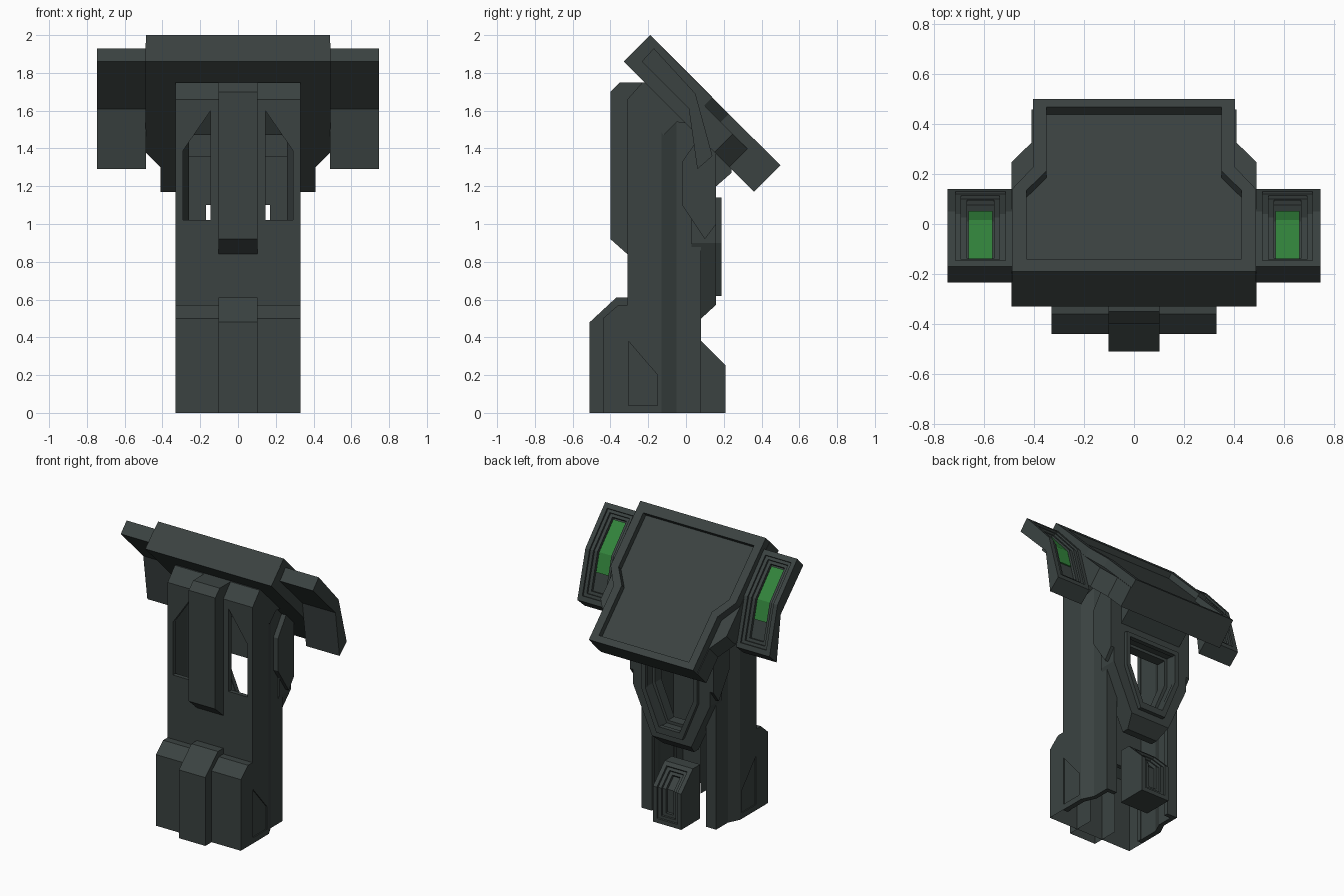
import bpy, bmesh
from mathutils import Vector

if "Cube" in bpy.data.objects:
    bpy.data.objects.remove(bpy.data.objects["Cube"])

R = 0.5 ** 0.5


def material(name, rgb):
    m = bpy.data.materials.new(name)
    m.diffuse_color = (*rgb, 1)
    m.use_nodes = True
    m.node_tree.nodes["Principled BSDF"].inputs["Base Color"].default_value = m.diffuse_color
    return m


DARK = material("dark grey metal", (0.043, 0.055, 0.053))
GREEN = material("green light", (0.032, 0.23, 0.045))

# Axis mappings: (u, v, w) -> world
SIDE = lambda u, v, w: (w, u, v)      # profile in y,z swept along x
BACK = lambda u, v, w: (u, w, v)      # profile in x,z swept along y
PLAN = lambda u, v, w: (u, v, w)      # profile in x,y swept along z
HEAD = lambda u, v, w: (u, -0.19 + (v + w) * R, 2 + (w - v) * R)  # 45 degree tilt


def mirrored(half):
    return half + [(-u, v) for u, v in reversed(half)]


def prism(name, pts, lo, hi, axes, mat=DARK, open_sides=()):
    bm = bmesh.new()
    a = [bm.verts.new(axes(u, v, lo)) for u, v in pts]
    b = [bm.verts.new(axes(u, v, hi)) for u, v in pts]
    n = len(pts)
    bm.faces.new(a)
    bm.faces.new(b)
    for i in range(n):
        j = (i + 1) % n
        bm.faces.new((a[i], a[j], b[j], b[i]))
    bmesh.ops.recalc_face_normals(bm, faces=bm.faces)
    bm.normal_update()
    gone = [f for f in bm.faces if any(f.normal.dot(Vector(d)) > 0.99 for d in open_sides)]
    bmesh.ops.delete(bm, geom=gone, context='FACES')
    me = bpy.data.meshes.new(name)
    bm.to_mesh(me)
    bm.free()
    me.materials.append(mat)
    ob = bpy.data.objects.new(name, me)
    bpy.context.collection.objects.link(ob)
    return ob


def cut(ob, *cutters):
    for c in cutters:
        m = ob.modifiers.new("cut", 'BOOLEAN')
        m.operation, m.solver, m.object = 'DIFFERENCE', 'EXACT', c
    dg = bpy.context.evaluated_depsgraph_get()
    me = bpy.data.meshes.new_from_object(ob.evaluated_get(dg))
    ob.modifiers.clear()
    ob.data = me
    for c in cutters:
        bpy.data.objects.remove(c)


def band(A, B, C, m1, m2, lo, hi):
    """Strip following the bent line A-B-C, between two offsets from it."""
    A, B, C = Vector(A), Vector(B), Vector(C)
    d1, d2 = (B - A).normalized(), (C - B).normalized()
    n1, n2 = Vector((-d1.y, d1.x)), Vector((-d2.y, d2.x))
    nm = (n1 + n2).normalized()
    k = 1 / nm.dot(n1)
    P, Q = A + d1 * m1, C - d2 * m2
    pts = [P + n1 * hi, B + nm * k * hi, Q + n2 * hi, Q + n2 * lo, B + nm * k * lo, P + n1 * lo]
    return [(p.x, p.y) for p in pts]


# Column: hollow channel, open at the back and bottom, with two front windows
half = [(.33, -.31), (.33, -.13), (.29, -.05), (.29, .08), (.21, .08),
        (.21, .05), (.26, .05), (.26, -.06), (.295, -.14), (.295, -.28)]
column = prism("column", mirrored(half), 0, 1.61, PLAN)
cutters = [prism("cutter", [(-.5, 2.05), (.3, 1.25), (.8, 1.25), (.8, 2.4), (-.5, 2.4)], -1, 1, SIDE),
           prism("cutter", [(-.29, -.1), (.29, -.1), (.29, .48), (-.29, .48)], -.4, -.26, BACK)]
for s in (1, -1):
    cutters.append(prism("cutter", [(s * .145, 1.02), (s * .29, 1.02), (s * .29, 1.39), (s * .145, 1.6)],
                         -.4, -.2, BACK))
    cutters.append(prism("cutter", [(-.305, .04), (-.15, .04), (-.15, .2), (-.305, .38)],
                         s * .322, s * .4, SIDE))
cut(column, *cutters)

# Solid shoulder under the head
prism("column_shoulder", [(-.31, 1.605), (-.31, 1.66), (-.23, 1.75), (-.2, 1.75), (.02, 1.53),
                          (-.05, 1.54), (-.12, 1.47), (-.2, 1.605)], -.33, .33, SIDE)

# Front spine
prism("front_spine", [(-.3, .84), (-.31, .84), (-.40, .92), (-.40, 1.70), (-.35, 1.75),
                      (-.22, 1.75), (-.29, 1.6)], -.103, .103, SIDE)

# Base bulge and its centre rib, hollow below
prism("base_front", [(-.31, 0), (-.44, 0), (-.44, .5), (-.36, .57), (-.31, .57)], -.33, .33, SIDE,
      open_sides=[(0, 0, -1), (0, 1, 0)])
prism("base_rib", [(-.31, 0), (-.51, 0), (-.51, .48), (-.37, .61), (-.31, .61)], -.103, .103, SIDE,
      open_sides=[(0, 0, -1), (0, 1, 0)])

# Rear vent box with stepped slots
box = prism("rear_vent_box", [(0, 0), (.21, 0), (.21, .25), (.08, .38), (0, .38)], -.11, .11, SIDE)
line = ((.08, .38), (.21, .25), (.21, 0))
cut(box, *[prism("cutter", band(*line, m, m, -d, .05), -w, w, SIDE)
           for m, d, w in ((.03, .015, .08), (.05, .03, .055), (.07, .05, .03))])

# Rear frame with a six-sided opening
opening = mirrored([(.17, 1.10), (.17, .92), (.07, .68)])
frame = prism("rear_frame", mirrored([(.30, 1.36), (.30, .9), (.12, .5)]), .03, .16, BACK)
cut(frame, prism("cutter", mirrored([(.19, 1.12), (.19, .91), (.08, .66)]), .1, .3, BACK),
    prism("cutter", opening, -.1, .3, BACK),
    prism("cutter", [(.07, .49), (.2, .61), (.2, .4), (.07, .4)], -.5, .5, SIDE))
trim = prism("rear_frame_trim", mirrored([(.215, 1.14), (.215, .9), (.1, .62)]), .155, .187, BACK)
cut(trim, prism("cutter", mirrored([(.185, 1.11), (.185, .91), (.08, .665)]), 0, .3, BACK))

# Side pads of the rear frame, and the bracket up to the head
for s in (1, -1):
    prism("frame_side_pad", [(-.02, 1.33), (-.02, 1.1), (.10, .92), (.16, 1.0), (.16, 1.38), (.07, 1.46)],
          s * .27, s * .325, SIDE)
prism("head_bracket", [(.05, 1.2), (.16, 1.2), (.24, 1.27), (.24, 1.31), (.05, 1.5)], -.24, .24, SIDE)

# Tilted head: lower slab and recessed top rim
prism("head_slab", mirrored([(.49, 0), (.49, .68), (.41, .79), (.41, .976)]), -.198, -.06, HEAD)
rim = prism("head_screen_rim", mirrored([(.488, 0), (.488, .467), (.405, .59), (.405, .976)]), -.06, 0, HEAD)
cut(rim, prism("cutter", mirrored([(.43, .07), (.43, .46), (.35, .57), (.35, .93)]), -.04, .1, HEAD))

# Bent side wings with stepped recess and green light
line = ((-.17, 1.93), (.05, 1.69), (.14, 1.36))
for s in (1, -1):
    wing = prism("side_wing", [(-.17, 1.93), (-.235, 1.86), (.015, 1.61), (.06, 1.29), (.14, 1.36), (.05, 1.69)],
                 s * .488, s * .747, SIDE)
    cut(wing, *[prism("cutter", band(*line, m, m, -d, .05), s * (.615 - w), s * (.615 + w), SIDE)
                for m, d, w in ((.035, .012, .1), (.055, .026, .077), (.075, .045, .054))])
    prism("wing_light", band(*line, .085, .2, -.046, -.037), s * .567, s * .663, SIDE, GREEN)
